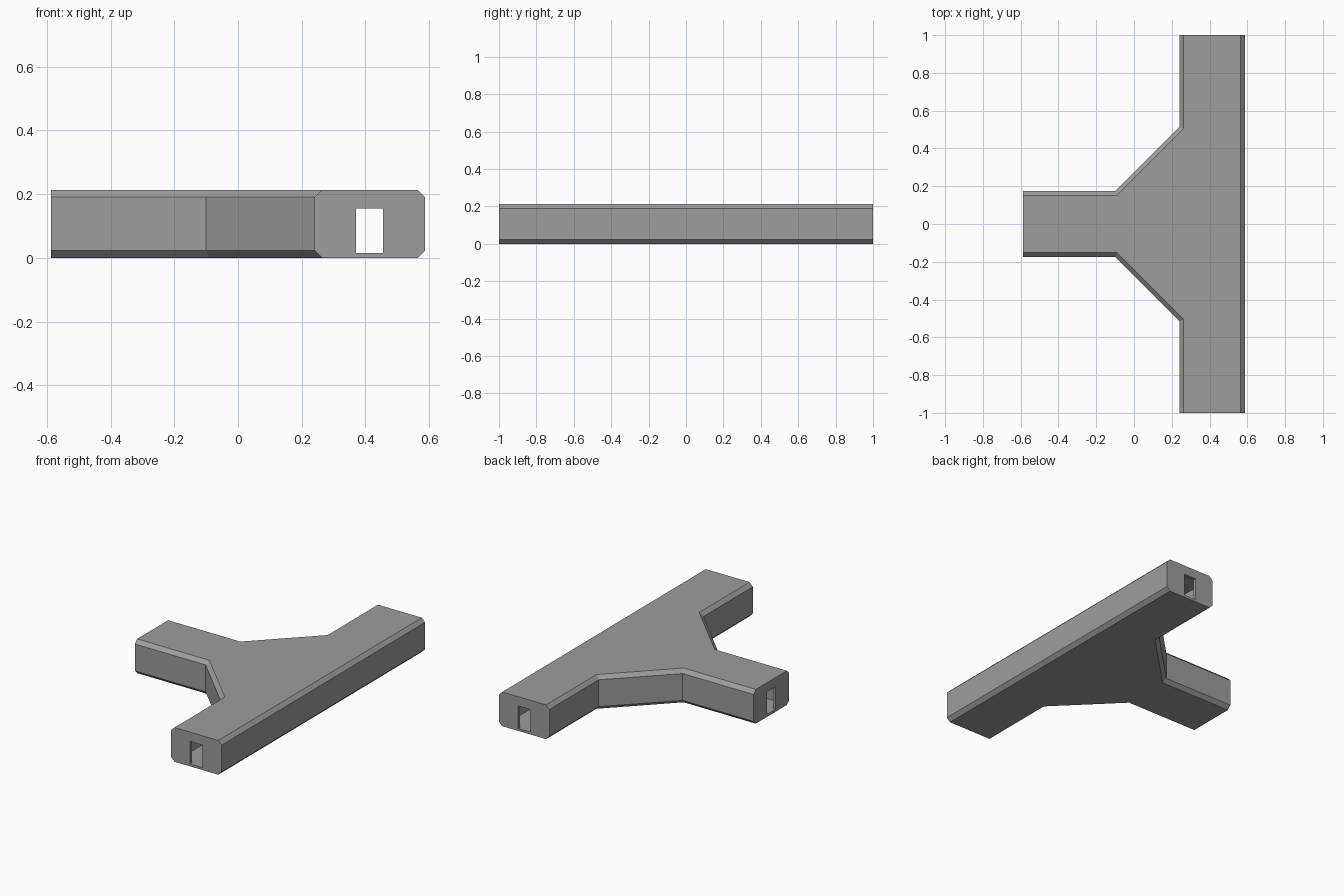
import bpy, bmesh, math

if "Cube" in bpy.data.objects:
    bpy.data.objects.remove(bpy.data.objects["Cube"])

grey = bpy.data.materials.new("mid_grey")
grey.diffuse_color = (0.34, 0.34, 0.34, 1)
grey.use_nodes = True
grey.node_tree.nodes["Principled BSDF"].inputs["Base Color"].default_value = grey.diffuse_color

T = math.tan(math.radians(22.5))
X, Y = 0.5875, 1.0


def outline(d, end=0.0):
    """Tee outline: sides inset by d, open ends shortened by end."""
    half = [(-X + end, 0.175 - d), (-0.1 + d * T, 0.175 - d),
            (0.24 + d, 0.515 - d * T), (0.24 + d, Y - end), (X - d, Y - end)]
    return half + [(x, -y) for x, y in reversed(half)]


def loft(name, levels):
    """Stack outlines (points, z) into a closed solid."""
    bm = bmesh.new()
    rings = [[bm.verts.new((x, y, z)) for x, y in pts] for pts, z in levels]
    for a, b in zip(rings, rings[1:]):
        for i in range(len(a)):
            j = (i + 1) % len(a)
            bm.faces.new((a[i], a[j], b[j], b[i]))
    bm.faces.new(rings[0])
    bm.faces.new(rings[-1])
    bmesh.ops.recalc_face_normals(bm, faces=bm.faces)
    me = bpy.data.meshes.new(name)
    bm.to_mesh(me)
    bm.free()
    me.materials.append(grey)
    ob = bpy.data.objects.new(name, me)
    bpy.context.collection.objects.link(ob)
    return ob


def rect(x0, x1, y0, y1):
    return [(x0, y0), (x1, y0), (x1, y1), (x0, y1)]


# Tee-shaped body with bevelled long edges and square ends
c = 0.023
body = loft("tee_body", [(outline(c), 0), (outline(0), c),
                         (outline(0), 0.19), (outline(c), 0.213)])

# Hollow inside and the rectangular openings in the three ends
inner = outline(0.04, 0.02)
slot = rect(0.37, 0.455, -1.1, 1.1)
branch = rect(-0.7, 0.3, -0.0425, 0.0425)
cutters = [loft("cavity_cutter", [(inner, 0.014), (inner, 0.175)]),
           loft("slot_cutter", [(slot, 0.015), (slot, 0.155)]),
           loft("branch_cutter", [(branch, 0.0155), (branch, 0.1545)])]

bpy.context.view_layer.objects.active = body
for cutter in cutters:
    cutter.hide_render = True
    mod = body.modifiers.new("cut", 'BOOLEAN')
    mod.operation = 'DIFFERENCE'
    mod.solver = 'EXACT'
    mod.object = cutter
    bpy.ops.object.modifier_apply(modifier=mod.name)
    bpy.data.objects.remove(cutter)
